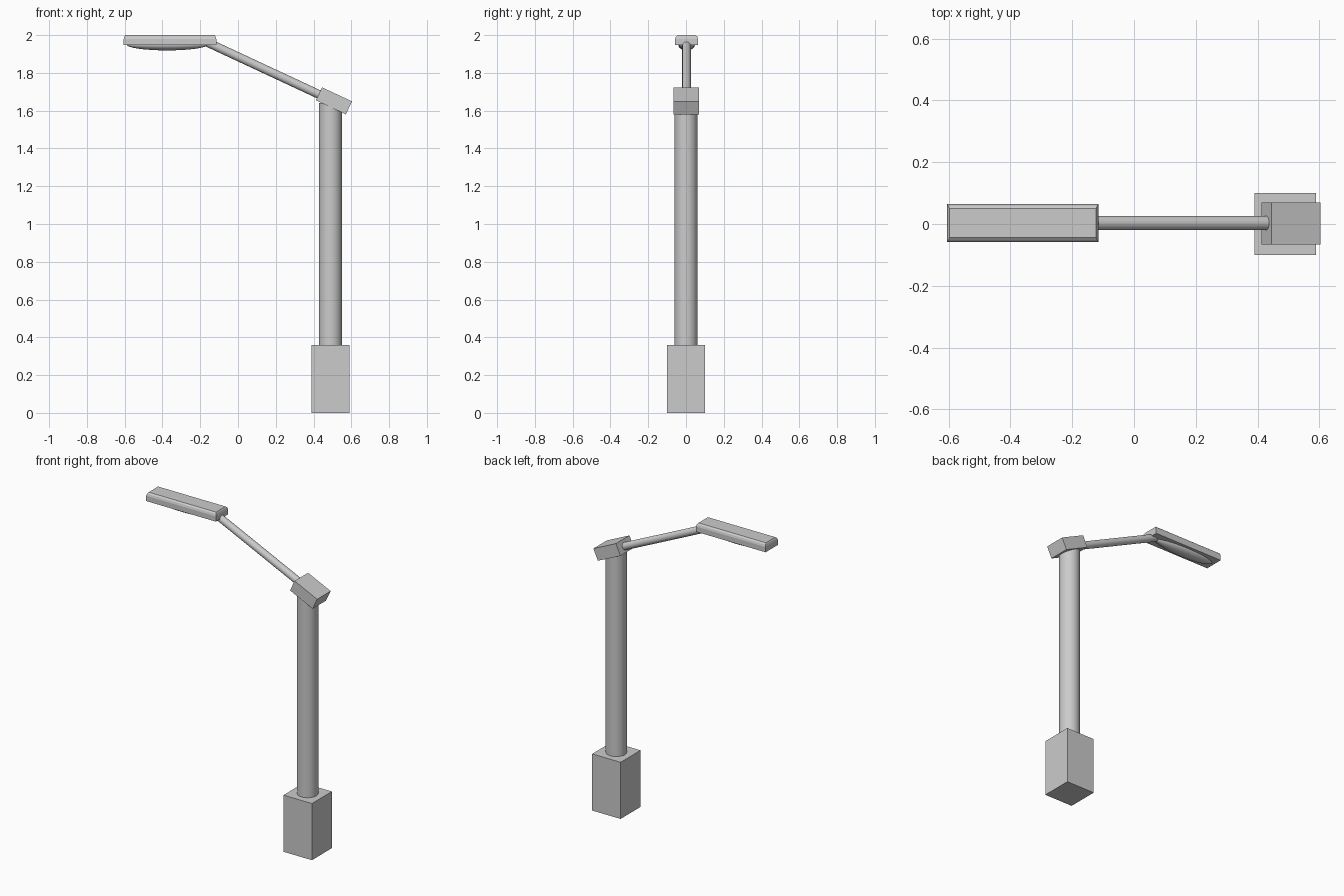
import bpy, bmesh, math
from mathutils import Vector

if "Cube" in bpy.data.objects:
    bpy.data.objects.remove(bpy.data.objects["Cube"])

TILT = math.radians(25)


def box(name, center, size, tilt=0.0):
    bpy.ops.mesh.primitive_cube_add(size=1, location=center, rotation=(0, tilt, 0))
    ob = bpy.context.object
    ob.name = name
    ob.scale = size
    bpy.ops.object.transform_apply(location=False, rotation=False, scale=True)
    return ob


def rod(name, start, end, radius, sides=32):
    a, b = Vector(start), Vector(end)
    bpy.ops.mesh.primitive_cylinder_add(vertices=sides, radius=radius, depth=(b - a).length,
                                        location=(a + b) / 2)
    ob = bpy.context.object
    ob.name = name
    ob.rotation_euler = (b - a).to_track_quat('Z', 'Y').to_euler()
    bpy.ops.object.shade_smooth_by_angle(angle=math.radians(40))
    return ob


# Square foot and round pole
box("base", (0.49, 0, 0.18), (0.2, 0.2, 0.36))
rod("pole", (0.49, 0, 0.34), (0.49, 0, 1.64), 0.061)

# Tilted bracket on top of the pole, with the arm leaving its upper end
box("bracket", (0.508, 0.001, 1.652), (0.175, 0.136, 0.076), TILT)
arm_low = Vector((0.45, 0.003, 1.676))
arm_dir = Vector((-math.cos(TILT), 0, math.sin(TILT)))
rod("arm", arm_low, arm_low + arm_dir * (0.61 / math.cos(TILT)), 0.023)

# Lamp head: box with sloped upper edges, lofted from stacked rectangles
bm = bmesh.new()
rings = []
for z, inset_x, inset_y in ((1.947, 0, 0), (1.98, 0, 0), (1.992, 0.003, 0.004), (2.0, 0.008, 0.014)):
    hx, hy = 0.245 - inset_x, 0.061 - inset_y
    rings.append([bm.verts.new((-0.36 + sx * hx, 0.003 + sy * hy, z))
                  for sx, sy in ((-1, -1), (1, -1), (1, 1), (-1, 1))])
for lo, hi in zip(rings, rings[1:]):
    for i in range(4):
        j = (i + 1) % 4
        bm.faces.new((lo[i], lo[j], hi[j], hi[i]))
bm.faces.new(rings[0][::-1])
bm.faces.new(rings[-1])
mesh = bpy.data.meshes.new("lamp_head")
bm.to_mesh(mesh)
bm.free()
bpy.context.collection.objects.link(bpy.data.objects.new("lamp_head", mesh))

# Shallow domed lens below the head
bpy.ops.mesh.primitive_uv_sphere_add(segments=32, ring_count=16, radius=1, location=(-0.375, 0.003, 1.95))
lens = bpy.context.object
lens.name = "lens"
lens.scale = (0.215, 0.044, 0.031)
bpy.ops.object.transform_apply(location=False, rotation=False, scale=True)
bpy.ops.object.shade_smooth_by_angle(angle=math.radians(40))
